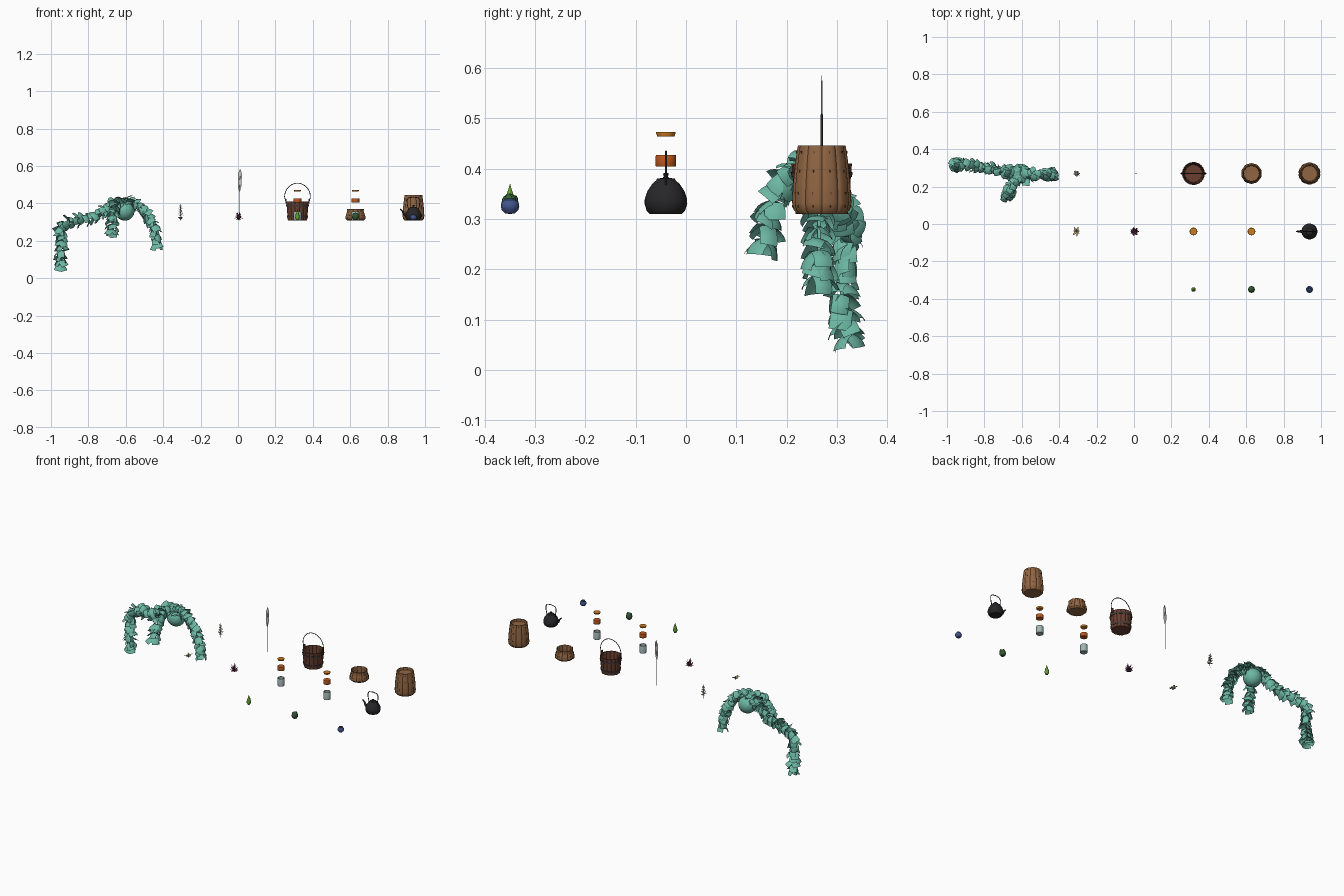
import bpy, bmesh, math, random
from mathutils import Vector, Matrix

if "Cube" in bpy.data.objects:
    bpy.data.objects.remove(bpy.data.objects["Cube"])
random.seed(4)
Z0 = 0.31
UP = Vector((0, 0, 1))

def finish(name, bm, col, loc=(0, 0, 0), smooth=True):
    me = bpy.data.meshes.new(name)
    bm.to_mesh(me); bm.free()
    ob = bpy.data.objects.new(name, me)
    bpy.context.collection.objects.link(ob)
    ob.location = loc
    m = bpy.data.materials.new(name)
    m.diffuse_color = (*col, 1)
    me.materials.append(m)
    if smooth:
        bpy.context.view_layer.objects.active = ob
        bpy.ops.object.select_all(action='DESELECT')
        ob.select_set(True)
        bpy.ops.object.shade_smooth_by_angle(angle=math.radians(35))
    return ob

def lathe(name, prof, col, loc, n=24, lobes=0, amp=0.0):
    """Turn an (r, z) profile; optional lobes scallop it."""
    bm = bmesh.new()
    rings = []
    for r, z in prof:
        if r < 1e-6:
            rings.append([bm.verts.new((0, 0, z))] * n); continue
        ring = []
        for i in range(n):
            a = 2 * math.pi * i / n
            rr = r * (1 - amp * (1 - abs(math.sin(a * lobes / 2))) ** 3) if lobes else r
            ring.append(bm.verts.new((rr * math.cos(a), rr * math.sin(a), z)))
        rings.append(ring)
    for a, b in zip(rings, rings[1:]):
        for i in range(n):
            j = (i + 1) % n
            f = list(dict.fromkeys((a[i], a[j], b[j], b[i])))
            if len(f) > 2:
                bm.faces.new(f)
    bmesh.ops.recalc_face_normals(bm, faces=bm.faces)
    return finish(name, bm, col, loc)

def tube(name, pts, r, col, loc=(0, 0, 0), radii=None):
    cu = bpy.data.curves.new(name, 'CURVE')
    cu.dimensions = '3D'; cu.bevel_depth = r; cu.bevel_resolution = 2; cu.use_fill_caps = True
    s = cu.splines.new('POLY')
    s.points.add(len(pts) - 1)
    for i, p in enumerate(pts):
        s.points[i].co = (*p, 1)
        s.points[i].radius = radii[i] if radii else 1
    ob = bpy.data.objects.new(name, cu)
    bpy.context.collection.objects.link(ob)
    ob.location = loc
    m = bpy.data.materials.new(name); m.diffuse_color = (*col, 1)
    cu.materials.append(m)
    return ob

def card(bm, base, d, axis, L, W, bend=0.0, cup=0.25, segs=4, shape=lambda t: 1):
    """Curved leaf strip growing along d and bending about axis."""
    d = d.normalized()
    axis = (axis - d * axis.dot(d)).normalized()
    p, prev = Vector(base), None
    for i in range(segs + 1):
        w = max(shape(i / segs), 0.03) * W / 2
        row = [bm.verts.new(p + axis * u * w - d.cross(axis) * cup * w * u * u) for u in (-1, -.5, 0, .5, 1)]
        if prev:
            for k in range(4):
                bm.faces.new((prev[k], prev[k + 1], row[k + 1], row[k]))
        prev = row
        p = p + d * L / segs
        d = Matrix.Rotation(bend / segs, 3, axis) @ d

def spline(pts, step):
    """Evenly stepped Catmull-Rom path: list of (point, tangent)."""
    P = [Vector(p) for p in pts]
    P = [2 * P[0] - P[1]] + P + [2 * P[-1] - P[-2]]
    out = []
    for a, b, c, e in zip(P, P[1:], P[2:], P[3:]):
        n = max(1, round((c - b).length / step))
        for i in range(n):
            t = i / n
            q = 0.5 * (2 * b + (c - a) * t + (2 * a - 5 * b + 4 * c - e) * t * t + (3 * b - a - 3 * c + e) * t ** 3)
            g = 0.5 * ((c - a) + 2 * (2 * a - 5 * b + 4 * c - e) * t + 3 * (3 * b - a - 3 * c + e) * t * t)
            out.append((q, g.normalized()))
    return out

pointed = lambda t: math.sin(math.pi * (0.12 + 0.88 * t)) ** 0.8 if t < 1 else 0.03

# trailing plant: round pot and three hanging vines of square curled leaves
TEAL = (0.15, 0.47, 0.36)
bm = bmesh.new()
bmesh.ops.create_uvsphere(bm, u_segments=32, v_segments=16, radius=0.052)
finish("plant_ball", bm, TEAL, (-0.605, 0.27, 0.36))
vines = {
    "left": [(-.60, .265, .41), (-.68, .28, .385), (-.77, .295, .33), (-.87, .31, .305), (-.94, .32, .27), (-.945, .31, .15), (-.95, .325, .045)],
    "right": [(-.61, .265, .415), (-.54, .265, .395), (-.49, .265, .34), (-.445, .265, .26), (-.43, .265, .165)],
    "front": [(-.61, .27, .415), (-.64, .22, .40), (-.665, .175, .335), (-.678, .152, .235)]}
for nm, pts in vines.items():
    path = spline(pts, 0.025)
    tube("vine_stem_" + nm, [p for p, t in path], 0.004, TEAL)
    bm = bmesh.new()
    for i, (p, t) in enumerate(path):
        e1 = t.cross(Vector((0.3, 1, 0.2))).normalized()
        for k in range(4):
            a = i * 0.8 + k * math.pi / 2 + random.uniform(-.4, .4)
            out = Matrix.Rotation(a, 3, t) @ e1
            d = out * random.uniform(.6, 1.1) + t * random.uniform(.1, .7) + Vector((0, 0, -0.1))
            axis = out.cross(t) + out * random.uniform(-.3, .3) + t * random.uniform(-.45, .45)
            card(bm, p + out * 0.006, d, axis, random.uniform(.036, .05), random.uniform(.034, .046), random.uniform(.6, 1.3))
    finish("vine_leaves_" + nm, bm, TEAL)
# leaves heaped over the top of the ball
bm = bmesh.new()
for i in range(36):
    p = Vector((-.605 + random.uniform(-.075, .06), .265 + random.uniform(-.025, .025), .405 + random.uniform(-.01, .012)))
    p.z -= 2.5 * (p.x + .605) ** 2
    a = i * 2.4
    out = Vector((math.cos(a), math.sin(a) * .8, 0))
    card(bm, p, out + UP * random.uniform(-.1, .9), out.cross(-UP) + UP * random.uniform(-.4, .4), .042, .04, random.uniform(.6, 1.3))
finish("crown_leaves", bm, TEAL)

# dried sprig
x, y = -0.307, 0.27
tube("sprig_stem", [(0, 0, 0), (.002, 0, .04), (0, .002, .088)], .0012, (.2, .2, .18), (x, y, Z0))
bm = bmesh.new()
for i in range(26):
    a, z = i * 2.4, .022 + i * .0023
    out = Vector((math.cos(a), math.sin(a), .5))
    card(bm, (0, 0, z), out, out.cross(-UP), .021 - i * .0005, .008, .5, shape=pointed)
finish("sprig_leaves", bm, (.5, .5, .45), (x, y, Z0))

# feather quill
tube("quill_stem", [(.004, 0, 0), (.004, 0, .1), (.005, 0, .18), (.010, 0, .265)], .0014, (.5, .5, .5), (.003, .27, Z0))
bm = bmesh.new()
card(bm, (.005, 0, .155), Vector((.03, 0, 1)), Vector((1, 0, 0)), .12, .02, 0, 0.05, 12,
     lambda t: min(1, .25 + 3 * t, 4 * (1 - t) ** .9))
finish("quill_vane", bm, (.75, .75, .75), (.003, .27, Z0))

# small pale blossom
bm = bmesh.new()
for i in range(7):
    a = i * math.tau / 7 + .3
    out = Vector((math.cos(a), math.sin(a), 1.6))
    card(bm, (0, 0, .004), out, out.cross(-UP), .034 if i % 3 else .022, .012, 1.5, shape=pointed)
finish("blossom_petals", bm, (.5, .42, .2), (-.307, -.04, Z0))
tube("blossom_stem", [(0, 0, 0), (.002, 0, .02)], .002, (.2, .1, .2), (-.307, -.04, Z0))

# purple star-leaved herb
bm = bmesh.new()
for ring, (n, rise, L) in enumerate([(7, .35, .026), (6, 1.1, .03), (4, 3.5, .043)]):
    for i in range(n):
        a = 2 * math.pi * i / n + ring
        out = Vector((math.cos(a), math.sin(a), rise))
        card(bm, (0, 0, .003), out, out.cross(-UP), L, .011, .3, shape=pointed)
finish("herb_leaves", bm, (.16, .04, .09), (.003, -.04, Z0))

# bucket: staves, hoops, floor, ears and bail
BX, WOOD, IRON = (.318, .27, Z0), (.14, .05, .03), (.06, .04, .04)
lathe("bucket_staves", [(0, .004), (.052, 0), (.060, .1), (.0545, .1), (.047, .012), (0, .012)], WOOD, BX, 112, 14, .05)
for i, (z, r) in enumerate([(.02, .0542), (.078, .0588)]):
    lathe(f"bucket_hoop_{i}", [(r, z - .005), (r + .0015, z - .005), (r + .0023, z + .005), (r, z + .005)], IRON, BX, 32)
for s in (-1, 1):
    bm = bmesh.new()
    bmesh.ops.create_cube(bm, size=1, matrix=Matrix.LocRotScale((s * .061, 0, .102), None, (.006, .016, .024)))
    finish(f"bucket_ear_{s}", bm, WOOD, BX)
arc = [(.069 * math.cos(a), 0, .125 + .073 * math.sin(a)) for a in [math.pi * i / 20 for i in range(21)]]
tube("bucket_bail", [(.063, 0, .102)] + arc + [(-.063, 0, .102)], .002, IRON, BX)

# pleated sacks with seam stitches
SACK = (.28, .13, .055)
def sack(name, x, outer, inner):
    loc = (x, .27, Z0)
    lathe(name, [(0, 0)] + outer + inner, SACK, loc, 120, 10, .06)
    bm = bmesh.new()
    for k in range(10):
        a = 2 * math.pi * (k + .5) / 10
        for (r0, z0), (r1, z1) in zip(outer[1:], outer[2:]):
            r, z = (r0 + r1) / 2, (z0 + z1) / 2
            m = Matrix.Rotation(a, 4, 'Z') @ Matrix.LocRotScale((r, 0, z), None, (.003, .002, .005))
            bmesh.ops.create_cube(bm, size=1, matrix=m)
    finish(name + "_stitches", bm, (.1, .05, .02), loc)
sack("tall_sack", .938, [(.048, 0), (.056, .008), (.059, .022), (.057, .06), (.0515, .11), (.0475, .136)],
     [(.043, .136), (.041, .122), (0, .122)])
sack("low_sack", .628, [(.046, 0), (.054, .008), (.055, .016), (.049, .036), (.044, .05), (.046, .06)],
     [(.042, .06), (.040, .05), (.044, .012), (0, .01)])

# jars: glass, filling and lid floating apart
for i, x in enumerate((.318, .628)):
    loc = (x, -.04, Z0)
    lathe(f"jar_glass_{i}", [(0, 0), (.019, 0), (.0205, .002), (.0205, .042), (.019, .046), (.0175, .046), (.0185, .04), (.0185, .003), (0, .003)], (.36, .47, .46), loc)
    lathe(f"jar_filling_{i}", [(0, .094), (.0195, .094), (.0205, .096), (.0205, .115), (.0195, .117), (0, .117)], (.5, .1, .015), loc)
    lathe(f"jar_lid_{i}", [(0, .154), (.017, .154), (.0195, .161), (.0195, .163), (0, .163)], (.6, .2, .015), loc)

# kettle
KX, BLACK = (.938, -.04, Z0), (.02, .02, .022)
lathe("kettle_body", [(0, 0), (.032, 0), (.038, .006), (.0425, .02), (.042, .03), (.037, .045), (.027, .06), (.019, .067), (.018, .07), (.006, .072), (.004, .075), (.006, .08), (0, .083)], BLACK, KX, 32)
tube("kettle_spout", [(-.034, 0, .025), (-.05, 0, .032), (-.058, 0, .048), (-.07, 0, .06)], .006, BLACK, KX, [1.4, 1.1, .8, .6])
tube("kettle_handle", [(-.026, 0, .055), (-.033, 0, .085), (-.034, 0, .108), (-.026, 0, .12), (0, 0, .124), (.026, 0, .12), (.034, 0, .108), (.033, 0, .085), (.026, 0, .055)], .0022, BLACK, KX)

# pointed green bud with wrapping leaves
loc = (.318, -.35, Z0)
lathe("green_bud", [(0, 0), (.007, .002), (.012, .013), (.0115, .022), (.007, .038), (.003, .05), (0, .061)], (.12, .35, .03), loc, 20)
bm = bmesh.new()
for i in range(5):
    a = i * math.tau / 5
    out = Vector((math.cos(a), math.sin(a), 1.6))
    card(bm, out * .002, out, out.cross(UP), .036, .014, .9, shape=pointed)
finish("bud_leaves", bm, (.1, .3, .03), loc)

# dark green leafy head
loc = (.628, -.35, Z0)
lathe("leafy_head", [(0, 0), (.01, .001), (.0165, .009), (.018, .018), (.0155, .029), (.009, .037), (0, .041)], (.03, .09, .03), loc, 20)
bm = bmesh.new()
for i in range(14):
    a = i * 2.4
    out = Vector((math.cos(a), math.sin(a), 0))
    card(bm, out * .014 + UP * (.004 + .0014 * i), out * .4 + UP, out.cross(UP), .02, .016, 1.3, shape=pointed)
finish("head_leaves", bm, (.035, .11, .035), loc)

# blue berry with open crown
lathe("blue_berry", [(0, 0), (.010, .001), (.0165, .008), (.0185, .015), (.0165, .023), (.011, .028), (.0115, .031), (.009, .030), (.007, .026), (0, .025)], (.05, .09, .26), (.938, -.35, Z0), 24)

for m in bpy.data.materials:
    if m.users and not m.is_grease_pencil:
        m.use_nodes = True
        m.node_tree.nodes["Principled BSDF"].inputs["Base Color"].default_value = m.diffuse_color
